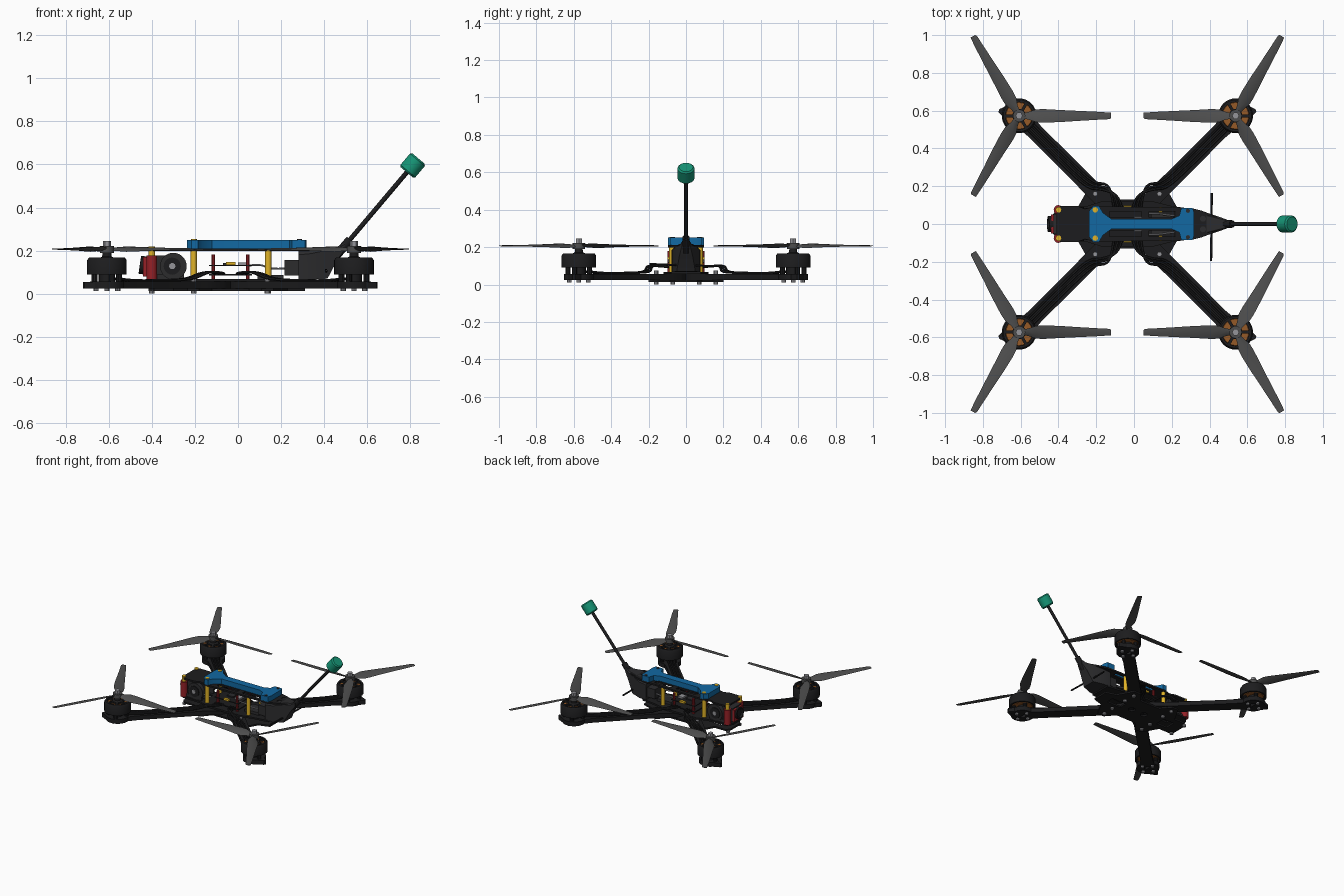
import bpy, bmesh
from math import sin, cos, pi, radians
from mathutils import Vector, Matrix

if "Cube" in bpy.data.objects:
    bpy.data.objects.remove(bpy.data.objects["Cube"])

CX = -0.035          # centre of the frame in x
M = 0.573            # motor offset from the frame centre


def mat(name, r, g, b):
    m = bpy.data.materials.new(name)
    m.diffuse_color = (r, g, b, 1)
    m.use_nodes = True
    m.node_tree.nodes["Principled BSDF"].inputs["Base Color"].default_value = m.diffuse_color
    return m


BLACK = mat("carbon_black", .012, .012, .013)
DARK = mat("dark_plastic", .025, .025, .027)
GREY = mat("prop_grey", .075, .075, .075)
STEEL = mat("steel", .3, .3, .32)
BLUE = mat("blue", .006, .14, .36)
GREEN = mat("green", .008, .3, .18)
GOLD = mat("gold", .75, .45, .02)
RED = mat("red", .3, .015, .02)
COPPER = mat("copper", .3, .1, .02)


def add(name, me, m, smooth=True):
    me.materials.clear()
    me.materials.append(m)
    if smooth:
        me.shade_smooth()
        me.set_sharp_from_angle(angle=radians(35))
    ob = bpy.data.objects.new(name, me)
    bpy.context.collection.objects.link(ob)
    return ob


def loft(name, rings, m, closed=False):
    bm = bmesh.new()
    vs = [[bm.verts.new(p) for p in r] for r in rings]
    n = len(vs[0])
    for i in range(len(vs) if closed else len(vs) - 1):
        a, b = vs[i], vs[(i + 1) % len(vs)]
        for j in range(n):
            k = (j + 1) % n
            bm.faces.new((a[j], a[k], b[k], b[j]))
    if not closed:
        bm.faces.new(vs[0][::-1])
        bm.faces.new(vs[-1])
    bmesh.ops.recalc_face_normals(bm, faces=bm.faces)
    me = bpy.data.meshes.new(name)
    bm.to_mesh(me)
    bm.free()
    return add(name, me, m)


def lathe(name, base, axis, prof, m, n=24, closed=False):
    """Turned part: prof is (radius, distance along axis)."""
    q = Vector((0, 0, 1)).rotation_difference(Vector(axis))
    return loft(name, [[Vector(base) + q @ Vector((r * cos(2 * pi * i / n), r * sin(2 * pi * i / n), h))
                        for i in range(n)] for r, h in prof], m, closed)


def cyl(name, p, q, r, m, n=16):
    d = Vector(q) - Vector(p)
    return lathe(name, p, d, [(r, 0), (r, d.length)], m, n)


def box(name, x0, x1, y0, y1, z0, z1, m):
    return loft(name, [[(x0, y0, z), (x1, y0, z), (x1, y1, z), (x0, y1, z)] for z in (z0, z1)], m)


def from_curve(name, splines, m, cyclic, **kw):
    cu = bpy.data.curves.new(name, 'CURVE')
    for k, v in kw.items():
        setattr(cu, k, v)
    for pts in splines:
        s = cu.splines.new('POLY' if cyclic else 'NURBS')
        s.points.add(len(pts) - 1)
        for p, c in zip(s.points, pts):
            p.co = (*c, 0, 1) if len(c) == 2 else (*c, 1)
        s.use_cyclic_u = cyclic
        s.use_endpoint_u = not cyclic
        s.order_u = 3
    ob = bpy.data.objects.new(name, cu)
    bpy.context.collection.objects.link(ob)
    me = bpy.data.meshes.new_from_object(ob.evaluated_get(bpy.context.evaluated_depsgraph_get()))
    bpy.data.objects.remove(ob)
    return add(name, me, m)


def plate(name, outlines, z0, z1, m):
    """Flat plate; every outline after the first is a hole."""
    ob = from_curve(name, outlines, m, True, dimensions='2D', fill_mode='BOTH', extrude=(z1 - z0) / 2)
    ob.data.transform(Matrix.Translation((0, 0, (z0 + z1) / 2)))
    return ob


def wire(name, pts, r, m):
    return from_curve(name, [pts], m, False, dimensions='3D', bevel_depth=r, bevel_resolution=1, resolution_u=4)


def sym(pts):
    return pts + [(x, -y) for x, y in reversed(pts)]


def rect(x0, x1, y0, y1):
    return [(x0, y0), (x1, y0), (x1, y1), (x0, y1)]


def circ(x, y, r, n=12, a0=0, a1=2 * pi):
    return [(x + r * cos(a0 + (a1 - a0) * i / n), y + r * sin(a0 + (a1 - a0) * i / n)) for i in range(n)]


def quad(ob):
    """Copy a part of the +x +y quarter to all four corners."""
    for sx, sy in ((-1, 1), (1, -1), (-1, -1)):
        c = ob.copy()
        c.data = ob.data.copy()
        c.data.transform(Matrix.Translation((CX, 0, 0)) @ Matrix.Diagonal((sx, sy, 1, 1)))
        if sx * sy < 0:
            c.data.flip_normals()
        bpy.context.collection.objects.link(c)
    ob.data.transform(Matrix.Translation((CX, 0, 0)))


# arms with round motor mounts
L = M * 2 ** .5
end = circ(L, 0, .08, 16, -2.5, 2.5) + [(L + .08 * cos(2.5), .08 * sin(2.5))]
arm = [(.03, .03), (.03, -.03), (.1, -.06), (.2, -.045), (L - .12, -.043)] + end + \
      [(L - .12, .043), (.2, .045), (.1, .06)]
ob = plate("arm", [arm, circ(L, 0, .025)], .024, .056, BLACK)
ob.data.transform(Matrix.Rotation(pi / 4, 4, 'Z'))
quad(ob)
quad(plate("mount_bumper", [[(M, M - .06), (M + .08, M - .01), (M + .11, M + .02), (M + .105, M + .035),
                             (M + .05, M + .06), (M, M + .07)]], .0245, .0555, BLACK))

# motors
for i in range(4):
    a = i * pi / 2
    x, y = M + .05 * cos(a), M + .05 * sin(a)
    quad(cyl("mount_screw", (x, y, .012), (x, y, .03), .012, STEEL, 8))
    x, y = M + .062 * cos(a + .4), M + .062 * sin(a + .4)
    quad(cyl("motor_foot", (x, y, .055), (x, y, .09), .014, BLACK, 10))
quad(cyl("motor_base", (M, M, .055), (M, M, .1), .035, BLACK))
quad(lathe("motor_bell", (M, M, 0), (0, 0, 1),
           [(.092, .09), (.092, .155), (.084, .167), (.072, .167), (.08, .15), (.08, .09)], BLACK, 32, True))
quad(lathe("motor_windings", (M, M, 0), (0, 0, 1), [(.07, .093), (.074, .1), (.074, .146), (.07, .153)], COPPER))
quad(lathe("motor_hub", (M, M, 0), (0, 0, 1), [(.036, .15), (.036, .165), (.022, .172), (.02, .195)], BLACK))
for i in range(6):
    s = box("motor_spoke", .03, .076, -.008, .008, .152, .166, BLACK)
    s.data.transform(Matrix.Translation((M, M, 0)) @ Matrix.Rotation(i * pi / 3, 4, 'Z'))
    quad(s)

# three-blade propellers
stations = [(.02, .016, -.016, 24), (.05, .022, -.022, 24), (.09, .036, -.036, 20), (.13, .038, -.037, 17),
            (.22, .034, -.031, 13), (.32, .027, -.026, 10), (.42, .021, -.021, 7), (.478, .018, -.017, 6),
            (.487, .012, -.016, 6)]
for i in range(3):
    rings = []
    for r, a, b, pitch in stations:
        th = .009 - .011 * r
        sec = [(a, 0), (a * .5, th / 2), (b * .4, th / 2), (b, 0), (b * .4, -th / 2), (a * .5, -th / 2)]
        p = radians(pitch)
        rings.append([Vector((r, v * cos(p) - w * sin(p), .207 + v * sin(p) + w * cos(p))) for v, w in sec])
    ob = loft("propeller_blade", rings, GREY)
    ob.data.transform(Matrix.Translation((M, M, 0)) @ Matrix.Rotation(pi / 3 + i * 2 * pi / 3, 4, 'Z'))
    quad(ob)
quad(cyl("propeller_hub", (M, M, .19), (M, M, .222), .033, GREY, 20))
quad(cyl("propeller_nut", (M, M, .222), (M, M, .245), .019, STEEL, 6))

# motor cables running along the arms to the stack
for v in (-.02, 0, .02):
    d = v / 2 ** .5
    quad(wire("motor_cable", [(.53 - d, .53 + d, .07), (.48 - d, .48 + d, .06), (.3 - d, .3 + d, .062),
                              (.19 - d, .2 + d, .066), (.12 - d, .2 + d, .1), (.06 + v, .15, .1),
                              (.05 + v, .08, .092)], .007, BLACK))

# frame plates
body = [(-.43, .05), (-.4, .09), (-.25, .095), (-.17, .12), (.1, .12), (.2, .095), (.31, .08)]
holes = [rect(-.33, -.24, -.04, .04), circ(-.09, 0, .025), circ(.02, 0, .025), rect(.1, .22, -.03, .03)]
plate("middle_plate", [sym(body)] + holes, .056, .068, BLACK)
brace = [(-.415, .06), (-.39, .085), (-.3, .085), (-.235, .2), (-.18, .2), (-.12, .13), (.05, .13),
         (.11, .2), (.165, .2), (.23, .085), (.31, .06)]
plate("bottom_plate", [sym(brace)] + holes, .013, .025, BLACK)
top = [(-.41, .06), (-.39, .095), (-.3, .095), (-.26, .08), (-.2, .095), (.3, .085), (.36, .07), (.45, .035)]
slots = [rect(-.13, .04, s * .035, s * .065) for s in (-1, 1)] + \
        [rect(.08, .22, s * .035, s * .065) for s in (-1, 1)] + [circ(.365, s * .028, .016) for s in (-1, 1)]
plate("top_plate", [sym(top)] + slots, .199, .211, BLACK)
quad(cyl("frame_bolt", (.17, .16, 0), (.17, .16, .074), .013, STEEL, 10))

# standoffs and stack posts
for s in (-1, 1):
    for x in (-.205, .14):
        cyl("standoff", (x, s * .075, .066), (x, s * .075, .2), .015, GOLD)
    for x in (-.205, .14, -.4):
        cyl("bottom_screw", (x, s * .07, 0), (x, s * .07, .014), .013, STEEL, 10)
    cyl("front_standoff", (-.4, s * .075, .066), (-.4, s * .075, .178), .025, RED)
    cyl("front_standoff_cap", (-.4, s * .075, .178), (-.4, s * .075, .218), .015, GOLD)
    cyl("pad_screw", (-.205, s * .075, .21), (-.205, s * .075, .253), .014, GOLD)
    cyl("pad_screw_rear", (.285, s * .07, .21), (.285, s * .07, .253), .011, DARK)
    for x in (-.115, .045):
        cyl("stack_post", (x, s * .075, .066), (x, s * .075, .182), .009, RED, 10)
    box("stack_connector", -.055, -.012, s * .088 - .01, s * .088 + .01, .133, .147, GOLD)

# electronics stack
for z in (.085, .128):
    plate("circuit_board", [rect(-.135, .065, -.088, .088), circ(-.115, .075, .006), circ(-.115, -.075, .006)],
          z, z + .006, BLACK)
box("processor_chip", -.07, -.02, -.03, .03, .134, .142, DARK)
box("board_socket", .0, .04, -.04, .04, .134, .146, STEEL)
box("receiver", .09, .21, -.05, .05, .068, .088, DARK)
for s in (-1, 1):
    wire("signal_cable", [(.05, s * .05, .13), (.1, s * .06, .14), (.16, s * .05, .11), (.24, s * .04, .12)], .005, STEEL)

# front camera
box("camera_body", -.425, -.29, -.052, .052, .078, .178, DARK)
box("camera_bezel", -.44, -.415, -.05, .05, .08, .17, RED)
lathe("camera_lens", (-.41, 0, .128), (-1, 0, .15), [(.042, 0), (.042, .045), (.032, .046), (.025, .036)], BLACK)
for s in (-1, 1):
    cyl("camera_side_disc", (-.3, s * .055, .128), (-.3, s * .085, .128), .062, DARK, 28)
    cyl("camera_side_ring", (-.305, s * .085, .128), (-.305, s * .091, .128), .04, BLACK, 20)
    cyl("camera_screw", (-.305, s * .09, .128), (-.305, s * .096, .128), .015, STEEL, 10)
    box("camera_bracket", -.38, -.25, s * .07 - .008, s * .07 + .008, .066, .09, DARK)

# battery pad with wide ends
pad = [(-.237, .07), (-.215, .096), (-.185, .096), (-.165, .06), (-.12, .027), (.2, .027), (.24, .045),
       (.25, .085), (.31, .085), (.318, .06)]
plate("battery_pad", [sym(pad)], .211, .25, BLUE)

# rear antenna holder
rings = []
for x, w, z0, z1 in ((.28, .078, .066, .2), (.34, .075, .066, .205), (.415, .05, .07, .215),
                     (.46, .035, .155, .218), (.495, .022, .205, .235)):
    c = w * .25
    rings.append([(x, -w, z0), (x, w, z0), (x, w, z1 - c), (x, w - c, z1), (x, c - w, z1), (x, -w, z1 - c)])
loft("antenna_holder", rings, DARK)
box("video_transmitter", .215, .285, -.065, .065, .085, .157, DARK)

# main antenna
A, T = Vector((.455, 0, .175)), Vector((.81, 0, .595))
d = (T - A).normalized()
cyl("antenna_boot", A, A + d * .1, .02, BLACK)
cyl("antenna_stem", A, T, .011, BLACK, 12)
lathe("antenna_cap", T, d, [(.037, -.042), (.045, -.034), (.045, .034), (.037, .042)], GREEN, 28)

# thin receiver antenna across the tail
wire("receiver_antenna", [(.408, -.195, .11), (.41, -.08, .105), (.41, .06, .1), (.412, .165, .1)], .006, BLACK)
